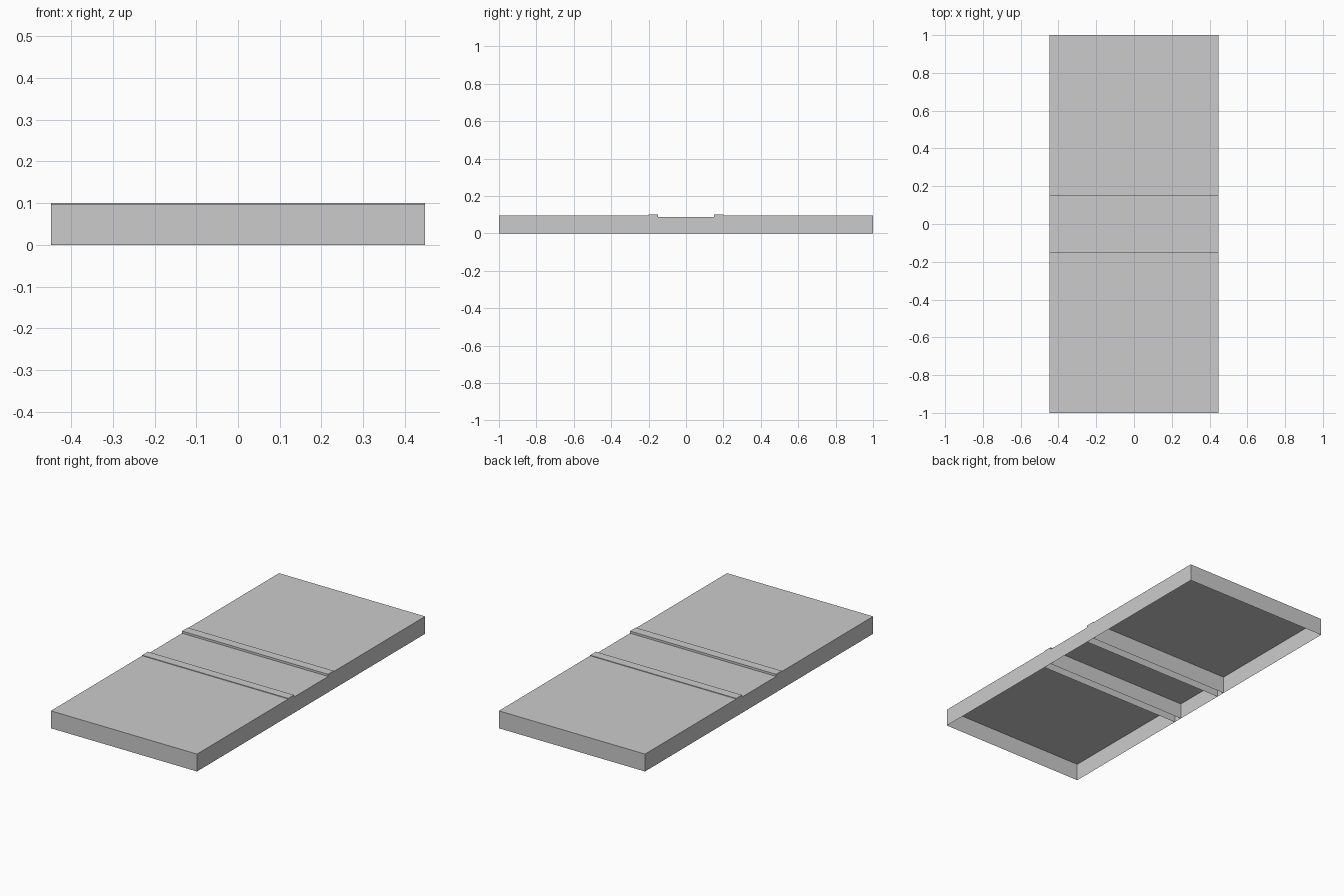
import bpy, bmesh

if "Cube" in bpy.data.objects:
    bpy.data.objects.remove(bpy.data.objects["Cube"])

HALF_W = 0.4485


def open_box(name, y0, y1, height):
    """Box standing on z = 0 with no bottom face."""
    bm = bmesh.new()
    bmesh.ops.create_cube(bm, size=1)
    for v in bm.verts:
        v.co.x *= 2 * HALF_W
        v.co.y = y0 if v.co.y < 0 else y1
        v.co.z = 0 if v.co.z < 0 else height
    bm.normal_update()
    bottom = [f for f in bm.faces if f.normal.z < -0.5]
    bmesh.ops.delete(bm, geom=bottom, context='FACES_ONLY')
    mesh = bpy.data.meshes.new(name)
    bm.to_mesh(mesh)
    bm.free()
    obj = bpy.data.objects.new(name, mesh)
    bpy.context.collection.objects.link(obj)
    return obj


# sunken centre strip
open_box("path", -0.15, 0.15, 0.088)

# raised kerbs and outer slabs on both sides
for side, s in (("front", -1), ("back", 1)):
    open_box(side + "_kerb", *sorted((s * 0.15, s * 0.2)), 0.1)
    open_box(side + "_slab", *sorted((s * 0.2, s * 1.0)), 0.0965)
